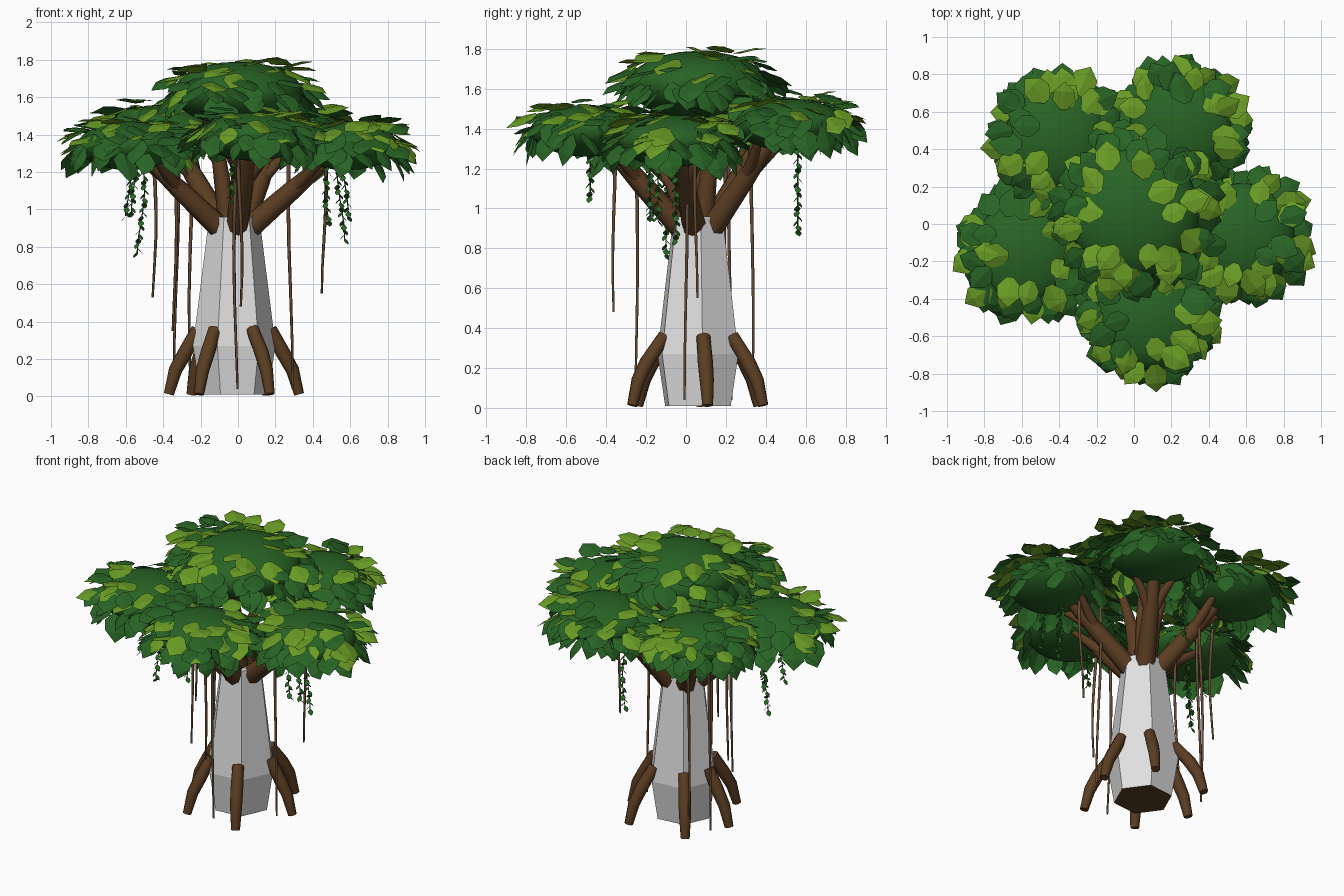
import bpy, bmesh, math, random
from mathutils import Vector

random.seed(7)
cube = bpy.data.objects.get("Cube")
if cube:
    bpy.data.objects.remove(cube, do_unlink=True)


def material(name, r, g, b):
    m = bpy.data.materials.new(name)
    m.use_nodes = True
    m.diffuse_color = (r, g, b, 1)
    bsdf = m.node_tree.nodes["Principled BSDF"]
    bsdf.inputs["Base Color"].default_value = (r, g, b, 1)
    bsdf.inputs["Roughness"].default_value = 0.9
    return m


GREY = material("pale grey trunk", 0.75, 0.75, 0.75)
BARK = material("brown bark", 0.105, 0.047, 0.016)
VINE = material("dull brown vine", 0.13, 0.07, 0.035)
CANOPY = material("deep green canopy", 0.021, 0.125, 0.018)
DARK = material("dark green leaf", 0.021, 0.125, 0.018)
LIGHT = material("light green leaf", 0.14, 0.33, 0.018)

CENTRE = Vector((-0.02, 0.06, 0))


def finish(bm, name, *mats):
    mesh = bpy.data.meshes.new(name)
    bm.to_mesh(mesh)
    bm.free()
    for m in mats:
        mesh.materials.append(m)
    ob = bpy.data.objects.new(name, mesh)
    bpy.context.collection.objects.link(ob)


def tube(name, points, radii, mat, sides=2):
    """Round tapered tube through the given points."""
    cu = bpy.data.curves.new(name, 'CURVE')
    cu.dimensions = '3D'
    cu.bevel_depth = 1.0
    cu.bevel_resolution = sides
    cu.use_fill_caps = True
    sp = cu.splines.new('POLY')
    sp.points.add(len(points) - 1)
    for p, co, r in zip(sp.points, points, radii):
        p.co = (*co, 1)
        p.radius = r
    sp.use_smooth = True
    cu.materials.append(mat)
    bpy.context.collection.objects.link(bpy.data.objects.new(name, cu))


def polar(angle, r, z):
    a = math.radians(angle)
    return CENTRE + Vector((r * math.cos(a), r * math.sin(a), z))


# Faceted trunk: stacked six-sided rings with a brown underside
bm = bmesh.new()
rings = []
for z, r in ((0.01, 0.18), (0.27, 0.222), (0.96, 0.135)):
    rings.append([bm.verts.new(polar(6 + 60 * i, r, z)) for i in range(6)])
for lo, hi in zip(rings, rings[1:]):
    for i in range(6):
        j = (i + 1) % 6
        bm.faces.new((lo[i], lo[j], hi[j], hi[i]))
bm.faces.new(rings[-1])
bm.faces.new(rings[0][::-1]).material_index = 1
finish(bm, "trunk", GREY, BARK)

# Bent buttress roots around the base: direction and reach
ROOTS = ((8, 0.35), (62, 0.37), (127, 0.38), (178, 0.35), (238, 0.355), (300, 0.38))
for i, (a, reach) in enumerate(ROOTS):
    tube(f"root_{i + 1}",
         [polar(a, 0.195, 0.36), polar(a, reach - 0.085, 0.23), polar(a, reach - 0.035, 0.14),
          polar(a, reach, 0.012)],
         [0.035, 0.039, 0.036, 0.027], BARK)


# Leaf outline: position and half width along the length, folded on the midrib
LEAF = ((0, 0.12), (0.32, 0.4), (0.66, 0.36))


def add_leaf(bm, base, direction, side, size, mat_index):
    up = direction.cross(side).normalized()
    if up.z < 0:
        side, up = -side, -up
    mid = [bm.verts.new(base + direction * size * t) for t, w in LEAF]
    tip = bm.verts.new(base + direction * size - up * size * 0.1)
    for s in (-1, 1):
        edge = [bm.verts.new(base + direction * size * t + side * s * w * size - up * w * size * 0.15)
                for t, w in LEAF]
        quads = [(mid[k], mid[k + 1], edge[k + 1], edge[k]) for k in range(2)]
        for f in quads + [(mid[2], tip, edge[2])]:
            face = bm.faces.new(f if s < 0 else f[::-1])
            face.material_index = mat_index


# Rings of leaves: elevation, count, droop range, share of light leaves
LEAF_RINGS = (
    (62, 4, (-18, 12), 0.6),
    (48, 10, (-15, 18), 0.55),
    (32, 14, (-8, 28), 0.55),
    (15, 17, (5, 42), 0.42),
    (0, 18, (18, 58), 0.2),
    (-14, 16, (40, 75), 0.0),
)


def foliage(name, centre, radius, height):
    bpy.ops.mesh.primitive_uv_sphere_add(segments=24, ring_count=12, location=centre)
    dome = bpy.context.object
    dome.name = name + "_dome"
    dome.scale = (radius, radius, height)
    dome.data.materials.append(CANOPY)
    bpy.ops.object.shade_smooth()
    bm = bmesh.new()
    for elev, count, droop, light in LEAF_RINGS:
        for i in range(count):
            a = math.tau * (i + random.uniform(-0.5, 0.5)) / count
            e = math.radians(elev + random.uniform(-9, 9))
            out = Vector((math.cos(a), math.sin(a), 0))
            base = centre + out * radius * math.cos(e) * 0.98
            base.z += height * math.sin(e) + random.uniform(0.005, 0.035)
            a += random.uniform(-0.75, 0.75)
            d = math.radians(random.uniform(*droop))
            flat = Vector((math.cos(a), math.sin(a), 0))
            direction = flat * math.cos(d) - Vector((0, 0, math.sin(d)))
            side = Vector((-math.sin(a), math.cos(a), random.uniform(-0.4, 0.4))).normalized()
            add_leaf(bm, base, direction, side, random.uniform(0.13, 0.185),
                     int(random.random() < light))
    finish(bm, name + "_leaves", DARK, LIGHT)


# Five outer crowns, each carried by a forked branch
CROWNS = {
    "right_crown": (-0.58, -0.15, 1.34),
    "left_crown": (0.58, -0.06, 1.34),
    "front_crown": (0.08, -0.5, 1.39),
    "back_right_crown": (-0.41, 0.46, 1.43),
    "back_left_crown": (0.25, 0.52, 1.42),
}
for name, co in CROWNS.items():
    c = Vector(co)
    foliage(name, c, 0.28, 0.13)
    out = c - CENTRE
    out.z = 0
    out.normalize()
    start = CENTRE + out * 0.08 + Vector((0, 0, 0.9))
    end = c - out * 0.1 - Vector((0, 0, 0.07))
    mid = start.lerp(end, 0.55)
    across = Vector((-out.y, out.x, 0))
    tube(name + "_branch", [start, mid, end], [0.062, 0.052, 0.034], BARK)
    for s in (-1, 1):
        tube(f"{name}_fork_{'a' if s < 0 else 'b'}",
             [mid, mid.lerp(end, 0.6) + across * s * 0.07, end + across * s * 0.13],
             [0.035, 0.028, 0.018], BARK)

# Tall middle crown and its upright limbs
foliage("top_crown", Vector((0.0, 0.06, 1.62)), 0.35, 0.17)
for i in range(3):
    a = 50 + 120 * i
    tube(f"upright_branch_{i + 1}",
         [polar(a, 0.03, 0.9), polar(a, 0.08, 1.25), polar(a, 0.17, 1.56)],
         [0.055, 0.04, 0.02], BARK)

# Hanging aerial roots: x, y, lower end
AERIAL = ((-0.34, 0.0, 0.35), (-0.33, 0.22, 0.04), (-0.25, 0.33, 0.04), (-0.01, -0.25, 0.04),
          (0.28, 0.0, 0.04), (0.01, -0.36, 0.48), (-0.45, 0.2, 0.53), (0.46, 0.05, 0.55))
for i, (x, y, z) in enumerate(AERIAL):
    pts = []
    for k in range(6):
        t = k / 5
        sway = 0.012 * math.sin(4 * t + i)
        pts.append((x + sway, y - sway * 0.6, 1.3 + (z - 1.3) * t))
    tube(f"aerial_root_{i + 1}", pts, [0.011 - 0.001 * k for k in range(6)], VINE, 1)

# Leafy creepers: x, y, lower end
CREEPERS = ((-0.52, -0.1, 0.76), (-0.59, -0.18, 0.95), (-0.55, -0.02, 0.98), (0.49, -0.14, 0.93),
            (0.55, -0.05, 0.83), (0.57, -0.18, 0.95), (0.06, 0.56, 0.88), (-0.05, -0.48, 1.05))
STEP = 0.024
for i, (x, y, z) in enumerate(CREEPERS):
    n = int((1.3 - z) / STEP)
    pts = [Vector((x + 0.02 * math.sin(0.2 * k + i), y, 1.3 - STEP * k)) for k in range(n + 1)]
    tube(f"creeper_stem_{i + 1}", pts, [0.003] * len(pts), DARK, 0)
    bm = bmesh.new()
    for k, p in enumerate(pts):
        a = 2.4 * k + i
        d = Vector((math.cos(a), math.sin(a), -1.1)).normalized()
        add_leaf(bm, p, d, Vector((-math.sin(a), math.cos(a), 0)), 0.04, 0)
    finish(bm, f"creeper_leaves_{i + 1}", DARK)
